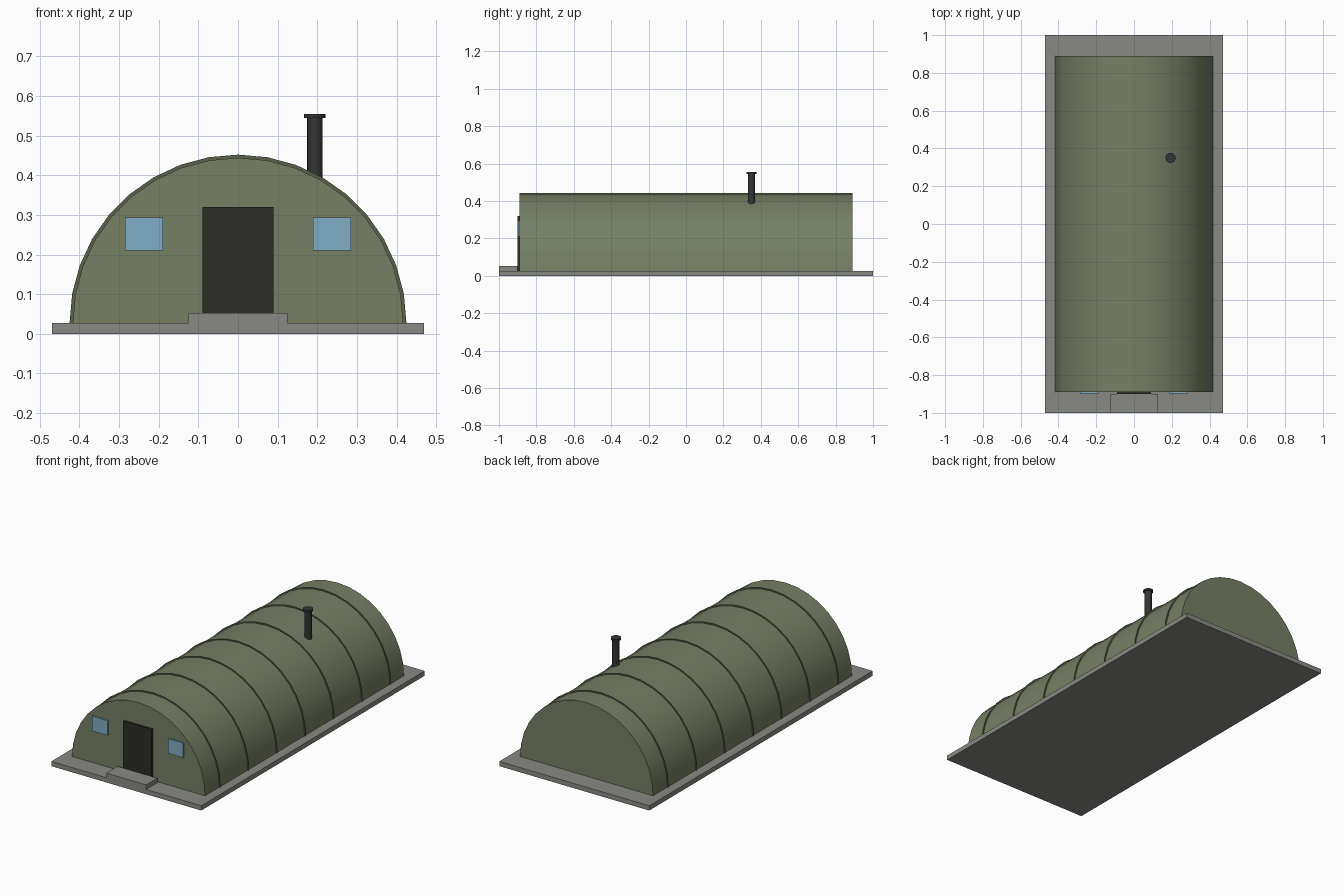
import bpy, bmesh, math

if "Cube" in bpy.data.objects:
    bpy.data.objects.remove(bpy.data.objects["Cube"])

BASE_Z = 0.027
SEG = 18


def material(name, rgb):
    m = bpy.data.materials.new(name)
    m.diffuse_color = (*rgb, 1)
    m.use_nodes = True
    m.node_tree.nodes["Principled BSDF"].inputs["Base Color"].default_value = m.diffuse_color
    return m


GREEN = material("olive_sheet", (0.18, 0.215, 0.13))
DARK_GREEN = material("olive_rib", (0.10, 0.12, 0.07))
CONCRETE = material("concrete", (0.25, 0.25, 0.23))
DOOR = material("dark_door", (0.025, 0.027, 0.02))
GLASS = material("window_glass", (0.22, 0.42, 0.56))
IRON = material("stove_iron", (0.035, 0.035, 0.035))


def from_bmesh(name, bm, mat, smooth=False):
    mesh = bpy.data.meshes.new(name)
    bm.to_mesh(mesh)
    bm.free()
    ob = bpy.data.objects.new(name, mesh)
    bpy.context.collection.objects.link(ob)
    mesh.materials.append(mat)
    if smooth:
        bpy.ops.object.select_all(action='DESELECT')
        ob.select_set(True)
        bpy.context.view_layer.objects.active = ob
        bpy.ops.object.shade_smooth_by_angle(angle=math.radians(30))
    return ob


def box(name, x0, x1, y0, y1, z0, z1, mat):
    bm = bmesh.new()
    bmesh.ops.create_cube(bm, size=1)
    bmesh.ops.scale(bm, verts=bm.verts, vec=(x1 - x0, y1 - y0, z1 - z0))
    bmesh.ops.translate(bm, verts=bm.verts,
                        vec=((x0 + x1) / 2, (y0 + y1) / 2, (z0 + z1) / 2))
    return from_bmesh(name, bm, mat)


def cylinder(name, x, y, z0, z1, r, mat):
    bm = bmesh.new()
    bmesh.ops.create_cone(bm, cap_ends=True, segments=16, radius1=r,
                          radius2=r, depth=z1 - z0)
    bmesh.ops.translate(bm, verts=bm.verts, vec=(x, y, (z0 + z1) / 2))
    return from_bmesh(name, bm, mat, smooth=True)


def arc(bm, r, y):
    angles = [math.pi * i / SEG for i in range(SEG + 1)]
    return [bm.verts.new((r * math.cos(a), y, BASE_Z + r * math.sin(a)))
            for a in angles]


# Concrete slab and doorstep
box("slab", -0.47, 0.47, -1, 1, 0, BASE_Z, CONCRETE)
box("doorstep", -0.125, 0.125, -1, -0.9, BASE_Z, 0.053, CONCRETE)

# Half-round hut body with flat end walls
bm = bmesh.new()
front = bm.faces.new(arc(bm, 0.417, -0.89))
ext = bmesh.ops.extrude_face_region(bm, geom=[front], use_keep_orig=True)
moved = [v for v in ext["geom"] if isinstance(v, bmesh.types.BMVert)]
bmesh.ops.translate(bm, verts=moved, vec=(0, 1.78, 0))
bmesh.ops.recalc_face_normals(bm, faces=bm.faces)
from_bmesh("hut_body", bm, GREEN, smooth=True)

# Paper-thin rib flanges around the body
for i in range(7):
    y = -0.89 + 1.78 * (i + 0.5) / 7
    bm = bmesh.new()
    inner, outer = arc(bm, 0.410, y), arc(bm, 0.425, y)
    for a in range(SEG):
        bm.faces.new((inner[a], inner[a + 1], outer[a + 1], outer[a]))
    from_bmesh(f"rib_{i + 1}", bm, DARK_GREEN)

# Door and the two front windows
box("door", -0.09, 0.09, -0.901, -0.885, BASE_Z, 0.32, DOOR)
for side, label in ((-1, "left"), (1, "right")):
    c = side * 0.237
    box(f"window_{label}", c - 0.048, c + 0.048, -0.898, -0.885,
        0.21, 0.293, GLASS)

# Stove pipe with cap
cylinder("stove_pipe", 0.194, 0.35, 0.35, 0.546, 0.0195, IRON)
cylinder("pipe_cap", 0.194, 0.35, 0.545, 0.555, 0.027, IRON)
